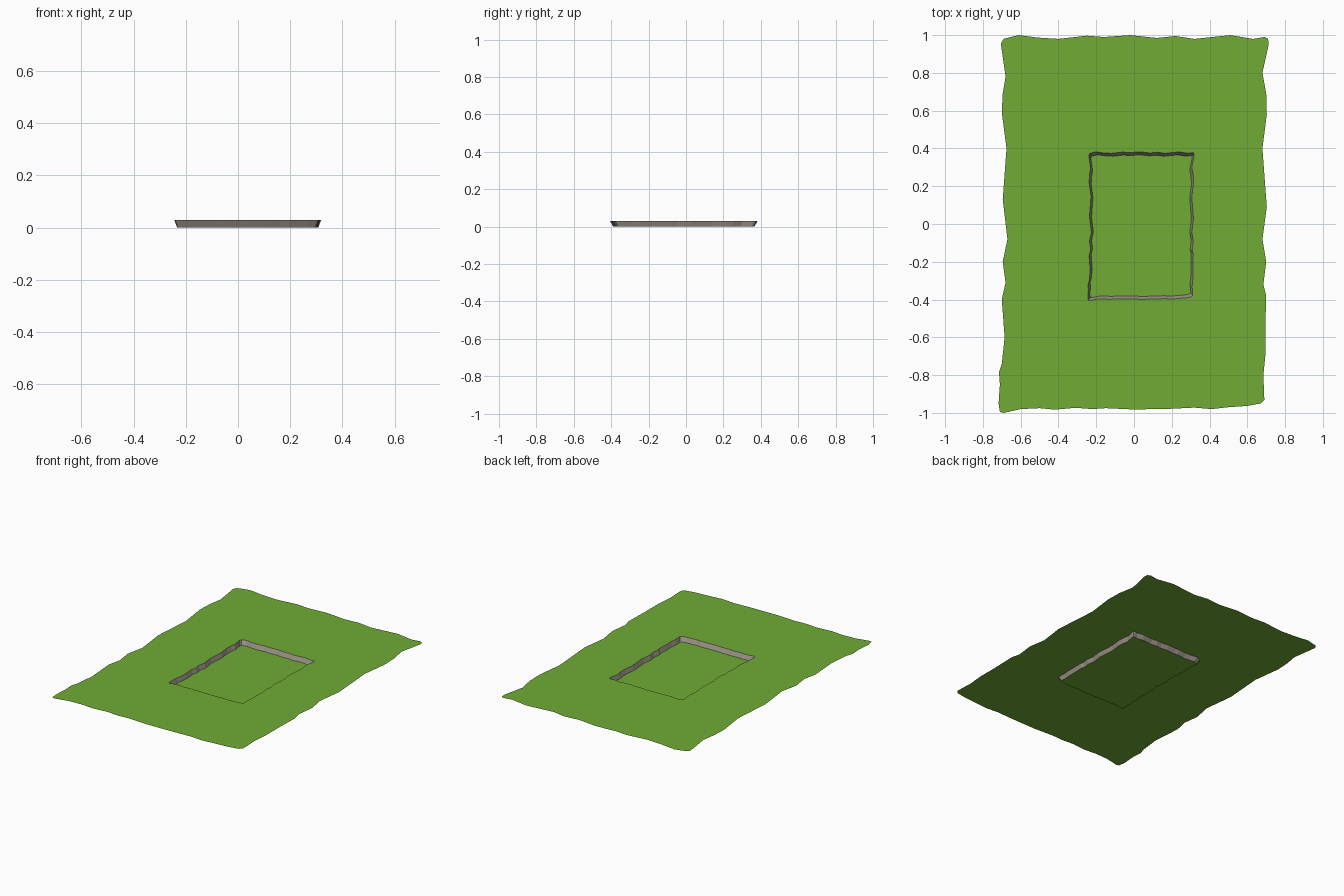
import bpy
import bmesh

if "Cube" in bpy.data.objects:
    bpy.data.objects.remove(bpy.data.objects["Cube"])

# Wavy ground outline, counter-clockwise seen from above
LEFT = [(-.705, .955), (-.68, .78), (-.695, .69), (-.70, .59), (-.675, .40), (-.695, .13),
        (-.67, -.08), (-.695, -.20), (-.68, -.31), (-.70, -.40), (-.685, -.60), (-.70, -.74),
        (-.715, -.785), (-.71, -.85), (-.717, -.95), (-.71, -.995)]
FRONT = [(-.69, -1), (-.60, -.98), (-.50, -.975), (-.42, -.983), (-.31, -.973), (-.22, -.98),
         (-.15, -.975), (0, -.982), (.20, -.978), (.32, -.972), (.41, -.98), (.50, -.97),
         (.60, -.963), (.67, -.95), (.69, -.93)]
RIGHT = [(.685, -.80), (.695, -.70), (.695, -.55), (.70, -.38), (.685, -.32), (.70, -.20),
         (.68, -.08), (.703, .09), (.68, .40), (.703, .58), (.70, .69), (.68, .80),
         (.713, .95), (.71, .98), (.69, .99)]
BACK = [(.63, .98), (.51, 1), (.32, .98), (.22, .995), (.12, .985), (-.02, 1), (-.16, .99),
        (-.25, .997), (-.40, .98), (-.51, .987), (-.61, 1), (-.69, .98)]
OUTLINE = LEFT + FRONT + RIGHT + BACK
DEPTH = 0.03


def material(name, rgb):
    m = bpy.data.materials.new(name)
    m.diffuse_color = (*rgb, 1)
    m.use_nodes = True
    m.node_tree.nodes["Principled BSDF"].inputs["Base Color"].default_value = m.diffuse_color
    return m


def loop(scale, z, cx=0.038, cy=-0.012):
    """The outline shrunk about the pit centre."""
    return [(cx + x * scale, cy + y * scale, z) for x, y in OUTLINE]


def build(name, mat, outer, inner=None):
    """A band between two loops, or a filled sheet for one loop."""
    bm = bmesh.new()
    a = [bm.verts.new(p) for p in outer]
    if inner:
        b = [bm.verts.new(p) for p in inner]
        n = len(a)
        for i in range(n):
            j = (i + 1) % n
            bm.faces.new((a[i], a[j], b[j], b[i]))
    else:
        bm.faces.new(a)
    mesh = bpy.data.meshes.new(name)
    bm.to_mesh(mesh)
    bm.free()
    mesh.materials.append(mat)
    ob = bpy.data.objects.new(name, mesh)
    bpy.context.collection.objects.link(ob)


green = material("grass green", (0.16, 0.41, 0.035))
grey = material("stone grey", (0.34, 0.29, 0.25))

rim = loop(0.394, DEPTH)
base = loop(0.378, 0)
build("upper_ground", green, loop(1, DEPTH, 0, 0), rim)   # sheet with hole
build("pit_wall", grey, rim, base)                        # sloping bank
build("pit_floor", green, base)                           # sunken floor
